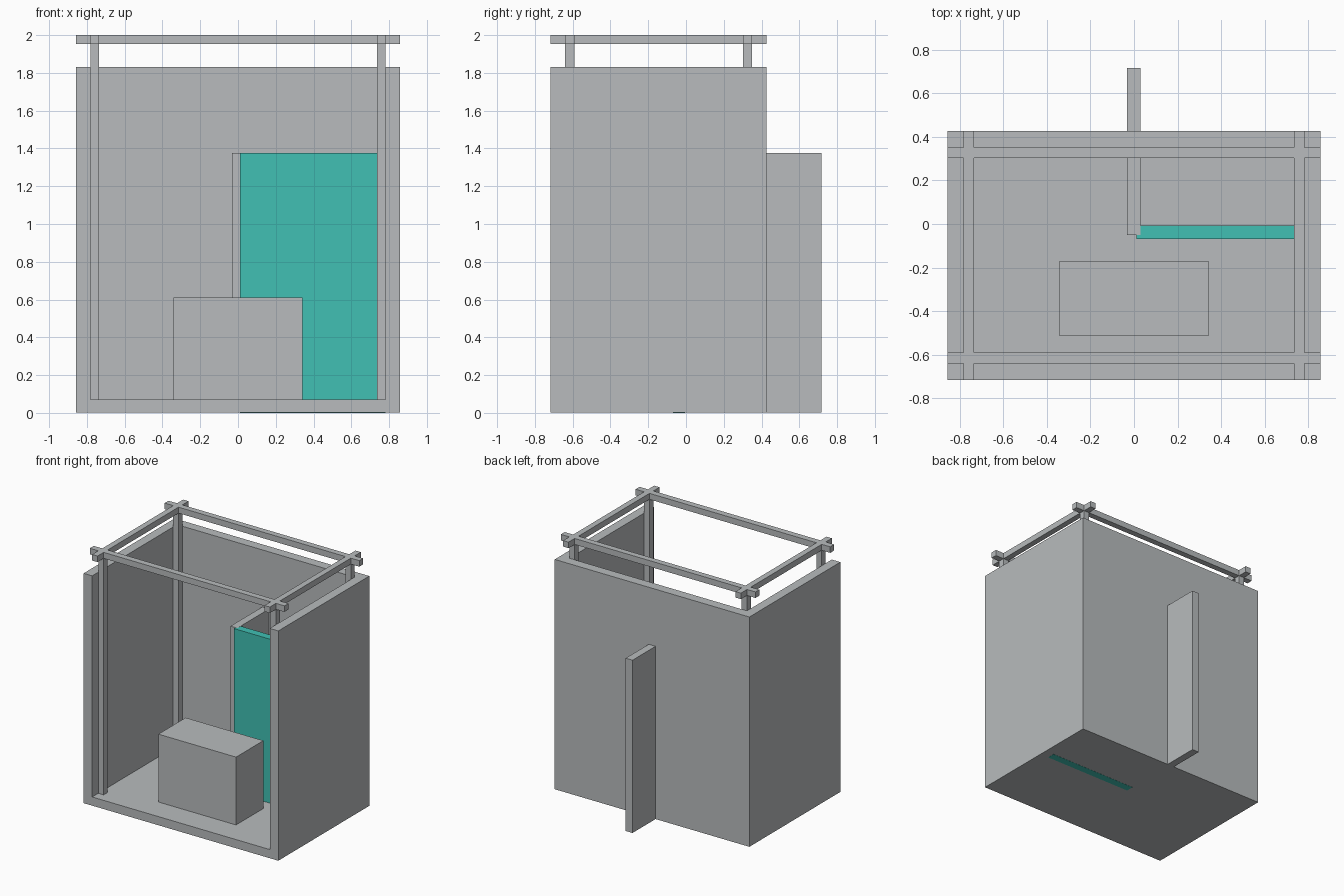
import bpy
import bmesh
from mathutils import Matrix, Vector

if "Cube" in bpy.data.objects:
    bpy.data.objects.remove(bpy.data.objects["Cube"])


def material(name, rgb):
    m = bpy.data.materials.new(name)
    m.diffuse_color = (*rgb, 1.0)
    m.use_nodes = True
    m.node_tree.nodes["Principled BSDF"].inputs["Base Color"].default_value = m.diffuse_color
    return m


GREY = material("light grey", (0.48, 0.50, 0.51))
TEAL = material("teal", (0.052, 0.53, 0.456))


def box(name, x, y, z, mat=GREY):
    """Axis-aligned box from (min, max) ranges."""
    lo, hi = Vector((x[0], y[0], z[0])), Vector((x[1], y[1], z[1]))
    bm = bmesh.new()
    bmesh.ops.create_cube(bm, size=1.0, matrix=Matrix.Diagonal((*(hi - lo), 1.0)))
    mesh = bpy.data.meshes.new(name)
    bm.to_mesh(mesh)
    bm.free()
    mesh.materials.append(mat)
    ob = bpy.data.objects.new(name, mesh)
    ob.location = (lo + hi) / 2
    bpy.context.collection.objects.link(ob)
    return ob


BASE = 0.001   # grey parts sit a hair above the teal panel's foot
FLOOR = 0.07

# Booth shell: floor, two side walls and back wall, open at front and top
shell = box("booth_shell", (-0.857, 0.857), (-0.717, 0.427), (BASE, 1.83))
cutter = box("shell_cutter", (-0.782, 0.782), (-1.0, 0.35), (FLOOR, 2.2))
cutter.hide_render = True
cutter.hide_viewport = True
cutter.display_type = 'WIRE'
cut = shell.modifiers.new("hollow", 'BOOLEAN')
cut.operation = 'DIFFERENCE'
cut.solver = 'EXACT'
cut.object = cutter

# Overhead frame: posts in the corners, crossing rails on top
RAIL_X = {"left": (-0.782, -0.735), "right": (0.735, 0.782)}
RAIL_Y = {"front": (-0.64, -0.59), "back": (0.302, 0.35)}
for side, xs in RAIL_X.items():
    box(side + "_rail", xs, (-0.717, 0.427), (1.952, 2.0))
    for end, ys in RAIL_Y.items():
        box(f"{end}_{side}_post", xs, ys, (FLOOR, 1.952))
for end, ys in RAIL_Y.items():
    box(end + "_rail", (-0.857, 0.857), ys, (1.952, 2.0))

# Counter block on the floor
box("counter", (-0.342, 0.342), (-0.513, -0.17), (FLOOR, 0.61))

# Storage partition passing through the back wall, and its teal front panel
box("partition", (-0.031, 0.029), (-0.05, 0.717), (BASE, 1.376))
box("teal_panel", (0.011, 0.782), (-0.068, -0.006), (0.0, 1.375), TEAL)
